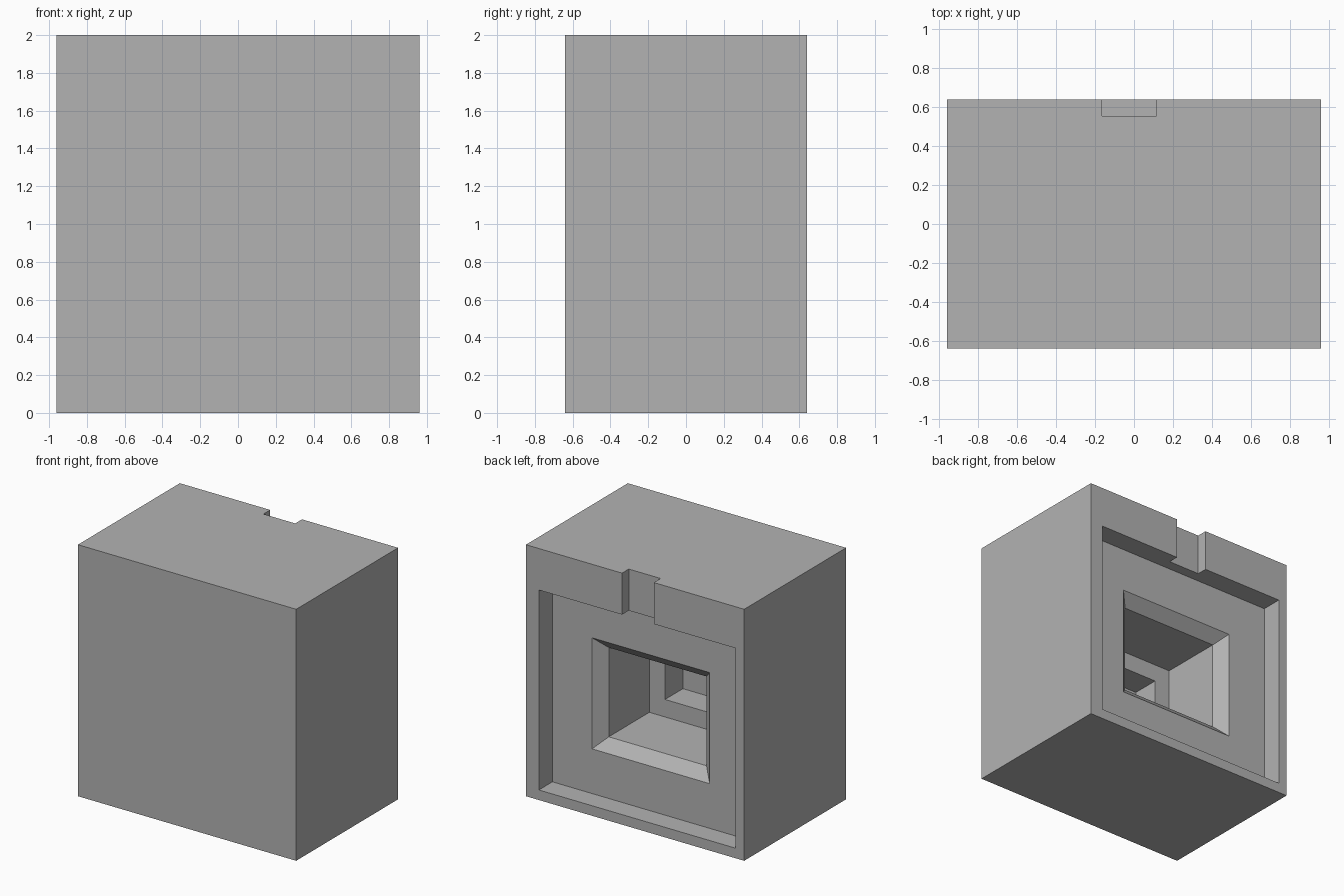
import bpy
import bmesh

cube = bpy.data.objects.get("Cube")
if cube:
    bpy.data.objects.remove(cube, do_unlink=True)

CX, CZ = -0.02, 0.877  # centre of the nested openings in the back

grey = bpy.data.materials.new("plain_grey")
grey.use_nodes = True
grey.diffuse_color = (0.45, 0.45, 0.45, 1)
grey.node_tree.nodes["Principled BSDF"].inputs["Base Color"].default_value = (0.45, 0.45, 0.45, 1)


def prism(name, back, front):
    """Solid between two xz rectangles, each (y, x0, x1, z0, z1)."""
    bm = bmesh.new()
    rings = []
    for y, x0, x1, z0, z1 in (back, front):
        rings.append([bm.verts.new((x, y, z)) for x, z in ((x0, z0), (x1, z0), (x1, z1), (x0, z1))])
    a, b = rings
    bm.faces.new(a)
    bm.faces.new(b)
    for i in range(4):
        j = (i + 1) % 4
        bm.faces.new((a[i], a[j], b[j], b[i]))
    bmesh.ops.recalc_face_normals(bm, faces=bm.faces)
    mesh = bpy.data.meshes.new(name)
    bm.to_mesh(mesh)
    bm.free()
    mesh.materials.append(grey)
    obj = bpy.data.objects.new(name, mesh)
    bpy.context.collection.objects.link(obj)
    return obj


def centred(y, half_x, half_z):
    return (y, CX - half_x, CX + half_x, CZ - half_z, CZ + half_z)


# Outer block
body = prism("housing_block", (0.64, -0.96, 0.96, 0, 2), (-0.64, -0.96, 0.96, 0, 2))

# Openings in the back: wide recess, top notch, bevelled mouth, deep pocket, inner pocket
cutters = [
    prism("back_recess", (0.8, -0.885, 0.846, 0.08, 1.67), (0.47, -0.885, 0.846, 0.08, 1.67)),
    prism("cable_notch", (0.8, -0.165, 0.115, 1.5, 2.2), (0.555, -0.165, 0.115, 1.5, 2.2)),
    prism("bevelled_mouth", centred(0.49, 0.538, 0.462), centred(0.385, 0.43, 0.355)),
    prism("deep_pocket", centred(0.42, 0.43, 0.355), centred(-0.125, 0.43, 0.355)),
    prism("inner_pocket", centred(0.1, 0.292, 0.216), centred(-0.35, 0.292, 0.216)),
]

bpy.context.view_layer.objects.active = body
for cutter in cutters:
    cutter.hide_render = True
    cut = body.modifiers.new(cutter.name, "BOOLEAN")
    cut.operation = "DIFFERENCE"
    cut.solver = "EXACT"
    cut.object = cutter
    bpy.ops.object.modifier_apply(modifier=cut.name)
    bpy.data.objects.remove(cutter, do_unlink=True)
